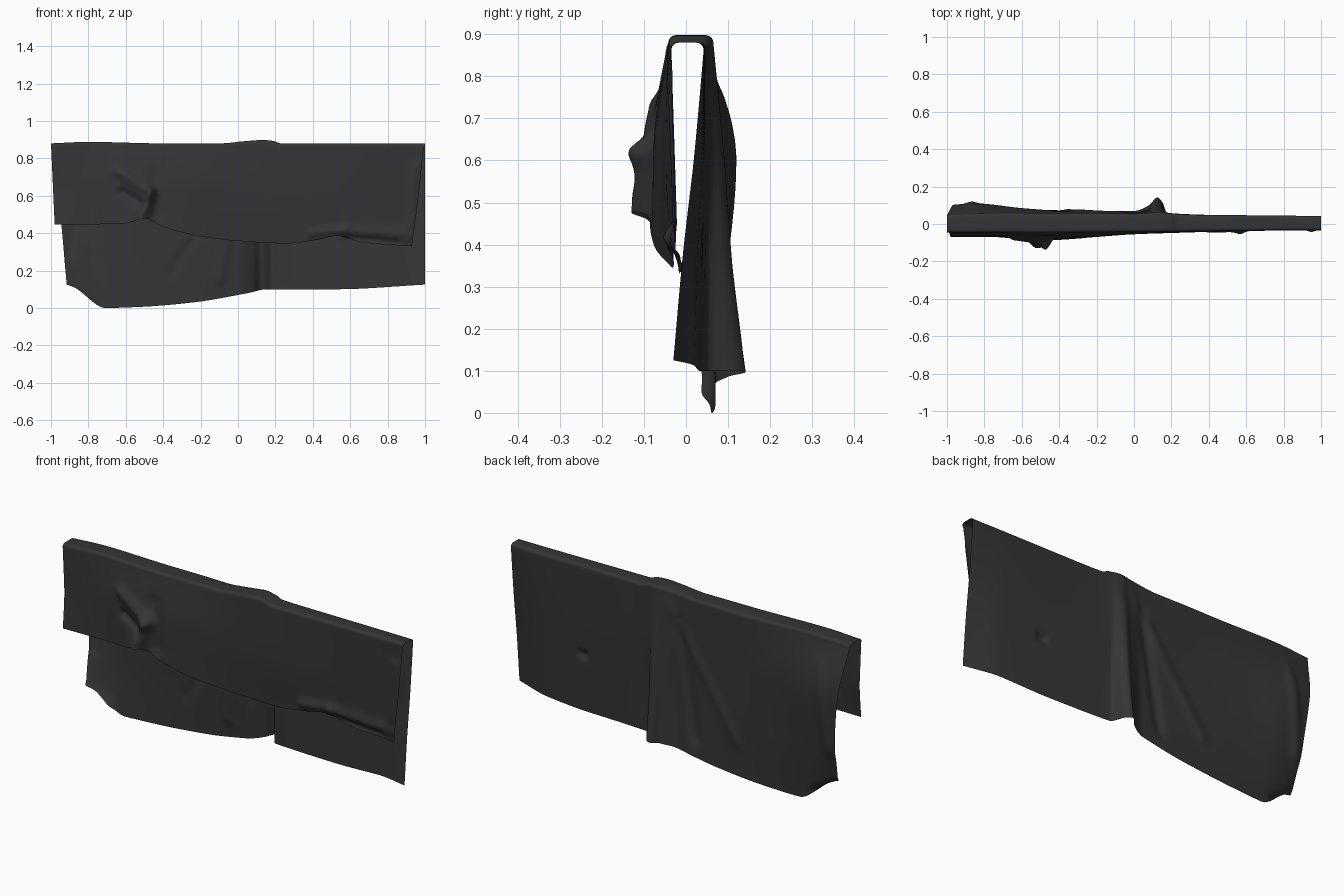
import bpy, bmesh, math

if "Cube" in bpy.data.objects:
    bpy.data.objects.remove(bpy.data.objects["Cube"])


def curve(keys, x):
    """Smooth, non-overshooting interpolation through (x, value) keys."""
    if x <= keys[0][0]:
        return keys[0][1]
    if x >= keys[-1][0]:
        return keys[-1][1]
    d = [(b[1] - a[1]) / (b[0] - a[0]) for a, b in zip(keys, keys[1:])]

    def tangent(i):
        if i == 0:
            return d[0]
        if i == len(d):
            return d[-1]
        a, b = d[i - 1], d[i]
        return 2 * a * b / (a + b) if a * b > 0 else 0
    i = next(k for k in range(len(d)) if x <= keys[k + 1][0])
    (x0, v0), (x1, v1) = keys[i], keys[i + 1]
    h = x1 - x0
    s = (x - x0) / h
    return (v0 * (1 + 2 * s) * (1 - s) ** 2 + v1 * s * s * (3 - 2 * s)
            + h * s * (1 - s) * (tangent(i) * (1 - s) - tangent(i + 1) * s))


def sheet(table, x, t):
    """Depth of a hanging side: rows of x, then depths from top to hem."""
    n = len(table[0]) - 2
    col = [(k / n, curve([(r[0], r[k + 1]) for r in table], x)) for k in range(n + 1)]
    return curve(col, t)


def ridge(x, z, a, b, width, height):
    """Soft wrinkle running from point a to point b, fading past its ends."""
    dx, dz = b[0] - a[0], b[1] - a[1]
    s = ((x - a[0]) * dx + (z - a[1]) * dz) / (dx * dx + dz * dz)
    s = min(1, max(0, s))
    d2 = (x - a[0] - s * dx) ** 2 + (z - a[1] - s * dz) ** 2
    return height * math.exp(-d2 / width ** 2)


# Outlines: hems and top ridge
FRONT_HEM = [(-1, .445), (-.62, .45), (-.5, .478), (-.4, .435), (-.2, .385), (0, .36),
             (.3, .345), (.45, .362), (.58, .385), (.72, .35), (1, .33)]
BACK_HEM = [(-1, .125), (-.96, .11), (-.8, .0), (-.6, .006), (-.3, .03), (0, .078),
            (.12, .1), (.5, .1), (1, .125)]
TOP = [(-1, .88), (-.8, .888), (-.4, .88), (-.1, .88), (.05, .893), (.13, .898),
       (.19, .893), (.23, .88), (1, .88)]

# Depth of the front and back sides
FRONT = [(-1, -.045, -.045, -.07), (-.75, -.045, -.065, -.07), (-.52, -.047, -.08, -.09),
         (-.3, -.045, -.075, -.078), (0, -.043, -.055, -.045), (.3, -.04, -.045, -.03),
         (.6, -.037, -.035, -.025), (.85, -.035, -.027, -.018), (1, -.035, -.022, -.012)]
BACK = [(-1, .05, .1, .085, .0), (-.85, .055, .11, .09, .05), (-.6, .058, .085, .08, .065),
        (-.3, .06, .065, .07, .07), (0, .055, .06, .06, .07), (.08, .06, .075, .085, .1),
        (.125, .065, .09, .11, .142), (.15, .063, .082, .095, .12), (.18, .058, .06, .05, .05),
        (.3, .05, .052, .045, .04), (.8, .045, .038, .028, .02), (1, .042, .02, -.008, -.03)]

# Wrinkles: start, end, width, depth change
FRONT_FOLDS = [((-.64, .73), (-.47, .62), .03, -.02), ((-.47, .62), (-.52, .47), .035, -.04),
               ((-.62, .62), (-.52, .56), .022, .02), ((-.45, .72), (-.42, .5), .04, .012),
               ((.4, .4), (.57, .42), .025, -.016), ((.57, .41), (.92, .39), .03, -.012),
               ((.6, .375), (.85, .35), .018, .014), ((.95, .75), (.93, .45), .03, -.012)]
BACK_FOLDS = [((.06, .82), (-.35, .2), .03, .008), ((.0, .75), (-.1, .15), .03, -.012),
              ((.57, .4), (.59, .4), .02, -.018), ((-.85, .75), (-.9, .3), .03, .01),
              ((-.9, .1), (-.8, .04), .03, -.02)]

COLS, FROWS, BROWS, ARC, R = 240, 40, 60, 6, .018


def left_right(z, back):
    """Side edges of the cloth at a given height."""
    if back:
        return curve([(0, -.9), (.12, -.915), (.45, -.945), (.88, -1)], z), 1.0
    return curve([(.44, -.98), (.88, -1)], z), curve([(.33, .93), (.6, .965), (.88, .995)], z)


def place(u, z, back):
    a, b = left_right(z, back)
    return a + (b - a) * (u + 1) / 2


def column(u):
    """One strip of cloth: up the front, over the top, down the back."""
    top = curve(TOP, u)
    pts = []

    def side(t, back):
        hem = curve(BACK_HEM if back else FRONT_HEM, u)
        z = top - R - t * (top - R - hem)
        x = place(u, z, back)
        y = sheet(BACK if back else FRONT, x, t)
        fade = min(1, t * 5)
        for f in (BACK_FOLDS if back else FRONT_FOLDS):
            y += fade * ridge(x, z, *f)
        return x, y, z
    for i in range(FROWS + 1):
        pts.append(side(1 - i / FROWS, False))
    yf, yb = pts[-1][1], side(0, True)[1]
    x = place(u, top, True)
    for k in range(1, ARC + 1):
        a = math.pi / 2 * k / ARC
        pts.append((x, yf + R * (1 - math.cos(a)), top - R + R * math.sin(a)))
    for k in range(ARC):
        a = math.pi / 2 * (1 - k / ARC)
        pts.append((x, yb - R * (1 - math.cos(a)), top - R + R * math.sin(a)))
    for i in range(BROWS + 1):
        pts.append(side(i / BROWS, True))
    return pts


# Draped cloth
bm = bmesh.new()
grid = [[bm.verts.new(p) for p in column(-1 + 2 * c / COLS)] for c in range(COLS + 1)]
for a, b in zip(grid, grid[1:]):
    for i in range(len(a) - 1):
        bm.faces.new((a[i], b[i], b[i + 1], a[i + 1]))
mesh = bpy.data.meshes.new("draped_cloth")
bm.to_mesh(mesh)
bm.free()
mesh.shade_smooth()
cloth = bpy.data.objects.new("draped_cloth", mesh)
bpy.context.collection.objects.link(cloth)

# Dark fabric
mat = bpy.data.materials.new("dark_fabric")
mat.diffuse_color = (.035, .035, .035, 1)
mat.use_nodes = True
mat.node_tree.nodes["Principled BSDF"].inputs["Base Color"].default_value = mat.diffuse_color
mesh.materials.append(mat)
